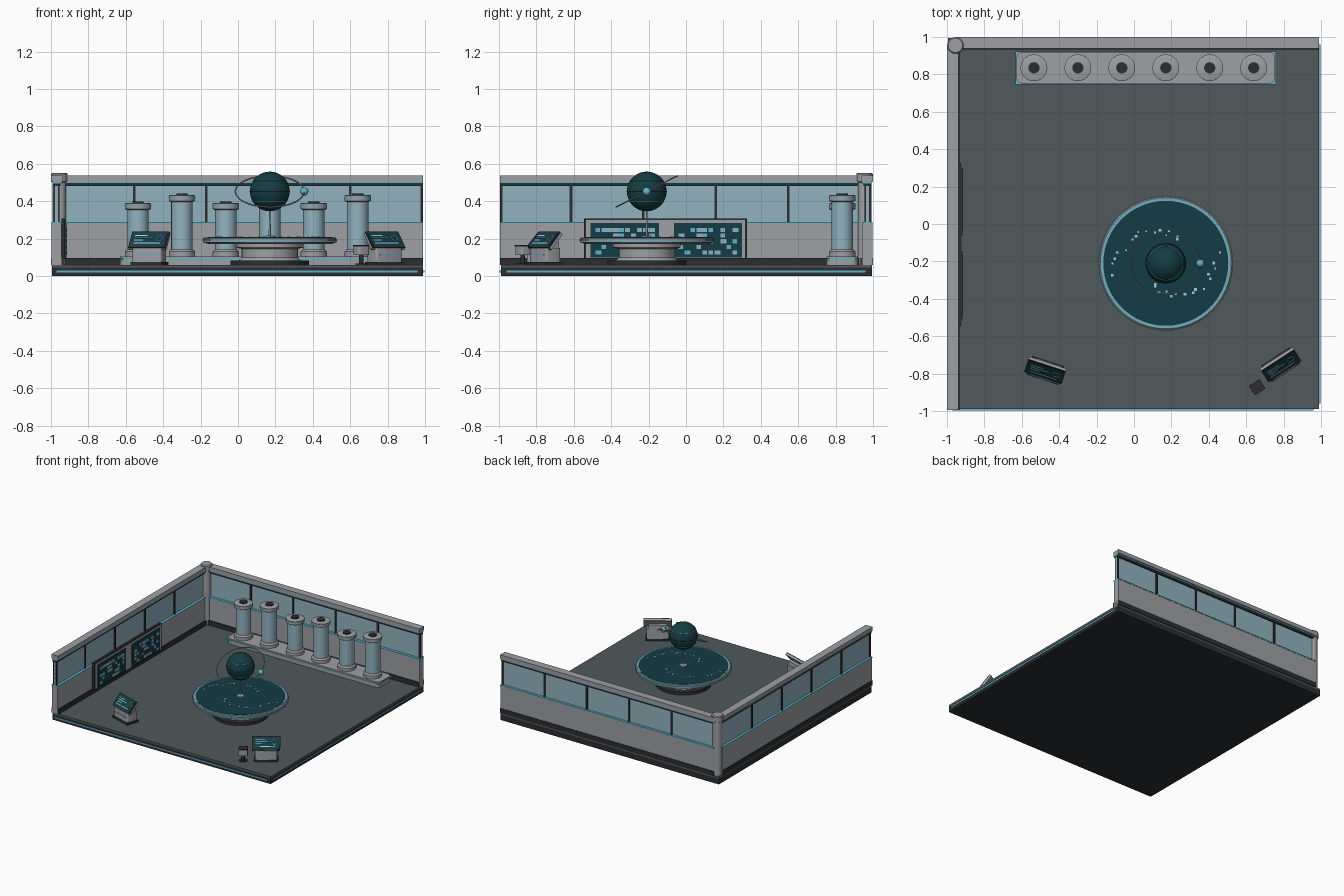
import bpy, bmesh, random
from math import radians, cos, sin, pi
from mathutils import Matrix, Vector

if "Cube" in bpy.data.objects:
    bpy.data.objects.remove(bpy.data.objects["Cube"])
random.seed(4)


def material(name, rgb):
    m = bpy.data.materials.new(name)
    m.use_nodes = True
    m.diffuse_color = (*rgb, 1)
    m.node_tree.nodes["Principled BSDF"].inputs["Base Color"].default_value = (*rgb, 1)
    return m


GREY = material("wall grey", (0.34, 0.35, 0.37))
FLOOR = material("floor slate", (0.08, 0.1, 0.105))
DARK = material("dark trim", (0.025, 0.027, 0.029))
GLASS = material("pale blue glass", (0.29, 0.45, 0.52))
TEAL = material("deep teal", (0.007, 0.046, 0.056))
CYAN = material("cyan glow", (0.12, 0.45, 0.6))
PALE = material("pale glow", (0.33, 0.65, 0.78))
I = Matrix.Identity(4)


def finish(name, bm, mat, M=I):
    bmesh.ops.recalc_face_normals(bm, faces=bm.faces)
    bm.transform(M)
    me = bpy.data.meshes.new(name)
    bm.to_mesh(me)
    bm.free()
    me.materials.append(mat)
    me.shade_smooth()
    me.set_sharp_from_angle(angle=radians(35))
    ob = bpy.data.objects.new(name, me)
    bpy.context.collection.objects.link(ob)
    return ob


def add_box(bm, lo, hi):
    lo, hi = Vector(lo), Vector(hi)
    m = Matrix.Translation((lo + hi) / 2) @ Matrix.Diagonal((*(hi - lo), 1))
    return bmesh.ops.create_cube(bm, size=1, matrix=m)["verts"]


def box(name, lo, hi, mat, M=I, corner=0):
    bm = bmesh.new()
    add_box(bm, lo, hi)
    if corner:
        upright = [e for e in bm.edges if abs(e.verts[0].co.z - e.verts[1].co.z) > 0.01]
        bmesh.ops.bevel(bm, geom=upright, offset=corner, segments=3, affect='EDGES', profile=0.5)
    return finish(name, bm, mat, M)


def boxes(name, pairs, mat, M=I):
    bm = bmesh.new()
    for lo, hi in pairs:
        add_box(bm, lo, hi)
    return finish(name, bm, mat, M)


def lathe(name, profile, mat, at=(0, 0), M=I, sides=40):
    # revolve (radius, height) points and close both ends
    bm = bmesh.new()
    rings = [[bm.verts.new((r * cos(2 * pi * k / sides), r * sin(2 * pi * k / sides), z))
              for k in range(sides)] for r, z in profile]
    for a, b in zip(rings, rings[1:]):
        for k in range(sides):
            j = (k + 1) % sides
            bm.faces.new((a[k], a[j], b[j], b[k]))
    bm.faces.new(rings[0])
    bm.faces.new(rings[-1])
    return finish(name, bm, mat, M @ Matrix.Translation((*at, 0)))


def disc(name, r, z0, z1, mat, at=(0, 0), M=I, sides=40):
    return lathe(name, [(r, z0), (r, z1)], mat, at, M, sides)


def ring(name, radius, thick, mat, M, sides=64):
    bm = bmesh.new()
    n = 6
    loops = [[bm.verts.new(((radius + thick * cos(2 * pi * j / n)) * cos(2 * pi * i / sides),
                            (radius + thick * cos(2 * pi * j / n)) * sin(2 * pi * i / sides),
                            thick * sin(2 * pi * j / n))) for j in range(n)] for i in range(sides)]
    for i in range(sides):
        a, b = loops[i], loops[(i + 1) % sides]
        for j in range(n):
            bm.faces.new((a[j], b[j], b[(j + 1) % n], a[(j + 1) % n]))
    return finish(name, bm, mat, M)


def ball(name, r, at, mat):
    bm = bmesh.new()
    bmesh.ops.create_uvsphere(bm, u_segments=36, v_segments=20, radius=r)
    return finish(name, bm, mat, Matrix.Translation(at))


# Floor slab with glowing edge strips
box("base_slab", (-0.995, -0.99, 0), (0.99, 0.995, 0.045), DARK)
box("floor", (-0.995, -0.99, 0.045), (0.99, 0.995, 0.06), FLOOR)
box("front_edge_strip", (-0.97, -0.996, 0.02), (0.96, -0.989, 0.03), CYAN)
box("right_edge_strip", (0.989, -0.96, 0.02), (0.996, 0.96, 0.03), CYAN)


# Walls: u runs along the wall, d is depth in from the outside
def wall(side, u0, u1, posts):
    def span(a, b, d0, d1, z0, z1):
        if side == "back":
            return (a, 1 - d1, z0), (b, 1 - d0, z1)
        return (-1 + d0, a, z0), (-1 + d1, b, z1)

    def part(name, d0, d1, z0, z1, mat):
        box(side + "_wall_" + name, *span(u0, u1, d0, d1, z0, z1), mat)

    part("panel", 0.004, 0.056, 0.06, 0.28, GREY)
    part("skirting", 0, 0.066, 0.058, 0.097, DARK)
    part("sill_glow", 0.002, 0.06, 0.28, 0.289, CYAN)
    part("glass", 0.022, 0.038, 0.289, 0.48, GLASS)
    part("head", 0.012, 0.05, 0.48, 0.495, DARK)
    part("head_glow", 0.008, 0.06, 0.495, 0.505, CYAN)
    part("cap", 0, 0.062, 0.505, 0.537, GREY)
    boxes(side + "_wall_mullions",
          [span(p - 0.007, p + 0.007, 0.014, 0.046, 0.289, 0.48) for p in posts], DARK)


wall("back", -0.95, 0.99, [-0.555 + 0.385 * i for i in range(4)] + [0.982])
wall("left", -0.995, 0.95, [-0.988] + [-0.615 + 0.387 * i for i in range(4)])
lathe("corner_pillar", [(0.036, 0.06), (0.036, 0.5), (0.044, 0.505), (0.044, 0.545), (0.038, 0.552)],
      GREY, (-0.955, 0.955), sides=24)

# Display board on the left wall
box("display_frame", (-0.945, -0.545, 0.09), (-0.925, 0.325, 0.308), DARK)
box("display_face", (-0.93, -0.535, 0.097), (-0.922, 0.315, 0.3), GREY)
for n, y in enumerate((-0.51, -0.065)):
    box("wall_screen_%d" % n, (-0.924, y, 0.1), (-0.917, y + 0.365, 0.283), TEAL)
    cells = {CYAN: [], GLASS: []}
    for c in range(10):
        for r in range(5):
            if random.random() < 0.45:
                a, z = y + 0.025 + c * 0.032, 0.115 + r * 0.03
                cells[random.choice((CYAN, GLASS, GLASS))].append(
                    ((-0.918, a, z), (-0.914, a + random.choice((0.025, 0.032)), z + 0.022)))
    for m, tiles in cells.items():
        boxes("screen_tiles_%d" % n, tiles, m)

# Specimen tubes on a rounded plinth
box("tube_plinth", (-0.63, 0.75, 0.06), (0.755, 0.92, 0.105), GREY, corner=0.035)
box("plinth_glow", (-0.633, 0.747, 0.086), (0.758, 0.923, 0.094), CYAN, corner=0.035)
for i in range(6):
    at = (-0.535 + 0.235 * i, 0.835)
    top = 0.43 if i % 2 else 0.387
    lathe("tube_foot", [(0.07, 0.105), (0.07, 0.13), (0.06, 0.142)], GREY, at)
    disc("tube_glass", 0.057, 0.14, top - 0.028, GLASS, at)
    disc("tube_glow", 0.0715, top - 0.01, top - 0.005, CYAN, at)
    lathe("tube_cap", [(0.06, top - 0.034), (0.07, top - 0.028), (0.07, top), (0.062, top + 0.003)], GREY, at)
    disc("tube_knob", 0.03, top, top + 0.011, DARK, at)

# Round hologram table
T = (0.17, -0.21)
disc("table_base", 0.21, 0.06, 0.083, DARK, T, sides=64)
lathe("table_pedestal", [(0.165, 0.083), (0.15, 0.1), (0.15, 0.145), (0.18, 0.152), (0.18, 0.172)],
      GREY, T, sides=64)
lathe("table_top", [(0.33, 0.172), (0.356, 0.18), (0.356, 0.2), (0.35, 0.205)], GREY, T, sides=64)
disc("table_edge_glow", 0.36, 0.186, 0.195, CYAN, T, sides=64)
disc("table_inlay_glow", 0.343, 0.2, 0.2065, CYAN, T, sides=64)
disc("table_screen", 0.334, 0.2, 0.208, TEAL, T, sides=64)
stars = []
for arm in (0, 180):
    for k in range(15):
        t = k / 14
        a = radians(60 + 135 * t + arm + random.uniform(-6, 6))
        r = 0.14 + 0.14 * t + random.uniform(-0.02, 0.02)
        x, y, s = T[0] + r * cos(a), T[1] + r * sin(a), random.uniform(0.004, 0.008)
        stars.append(((x - s, y - s, 0.206), (x + s, y + s, 0.211)))
boxes("star_dots", stars, PALE)

# Floating globe, orbit and moon
C = Vector((*T, 0.452))
lathe("projector_stem", [(0.03, 0.207), (0.026, 0.214), (0.006, 0.218), (0.004, 0.35)], GLASS, T, sides=20)
ball("globe", 0.106, C, TEAL)
for h in (-0.055, 0, 0.055):
    ring("globe_band", (0.106 ** 2 - h * h) ** 0.5, 0.0025, CYAN if h else DARK,
         Matrix.Translation(C + Vector((0, 0, h))))
ring("orbit_ring", 0.184, 0.004, GREY, Matrix.Translation(C) @ Matrix.Rotation(radians(27), 4, 'X'))
ball("moon", 0.022, C + Vector((0.184, 0, 0)), CYAN)


# Control consoles with tilted screens
def console(side, x, y, turn):
    M = Matrix.Translation((x, y, 0)) @ Matrix.Rotation(radians(turn), 4, 'Z')
    box(side + "_console_foot", (-0.09, -0.05, 0.06), (0.09, 0.055, 0.075), DARK, M)
    body = box(side + "_console_body", (-0.083, -0.045, 0.075), (0.083, 0.05, 0.15), GREY, M, 0.012)
    boxes(side + "_console_neck", [((-0.07, -0.01, 0.15), (0.07, 0.045, 0.185))], GREY, M)
    S = M @ Matrix.Translation((0, 0, 0.19)) @ Matrix.Rotation(radians(50), 4, 'X')
    box(side + "_console_back", (-0.105, -0.055, -0.014), (0.105, 0.055, 0.002), GREY, S)
    box(side + "_console_bezel", (-0.105, -0.055, 0.002), (0.105, 0.055, 0.007), DARK, S)
    box(side + "_console_screen", (-0.096, -0.046, 0.006), (0.096, 0.046, 0.01), TEAL, S)
    bars = [(-0.08, 0.022, 0.07), (-0.08, 0.006, 0.1), (-0.08, -0.01, 0.05), (-0.08, -0.03, 0.15)]
    boxes(side + "_console_readout",
          [((a, b, 0.009), (a + w, b + 0.005, 0.012)) for a, b, w in bars], PALE, S)
    ring(side + "_console_dial", 0.018, 0.002, PALE, S @ Matrix.Translation((0.06, 0.008, 0.01)), 20)
    box(side + "_console_slot", (-0.06, -0.048, 0.11), (0.06, -0.044, 0.116), CYAN, M)
    return M


console("right", -0.475, -0.785, -18)
M = console("left", 0.785, -0.755, 33)

# Stool beside the left console
Q = M @ Matrix.Translation((-0.17, -0.03, 0))
disc("stool_foot", 0.03, 0.06, 0.068, DARK, M=Q, sides=20)
disc("stool_stem", 0.012, 0.068, 0.112, DARK, M=Q, sides=16)
box("stool_seat", (-0.034, -0.03, 0.112), (0.034, 0.03, 0.158), GREY, Q, 0.01)
box("stool_cushion", (-0.034, -0.03, 0.158), (0.034, 0.03, 0.166), DARK, Q, 0.01)
